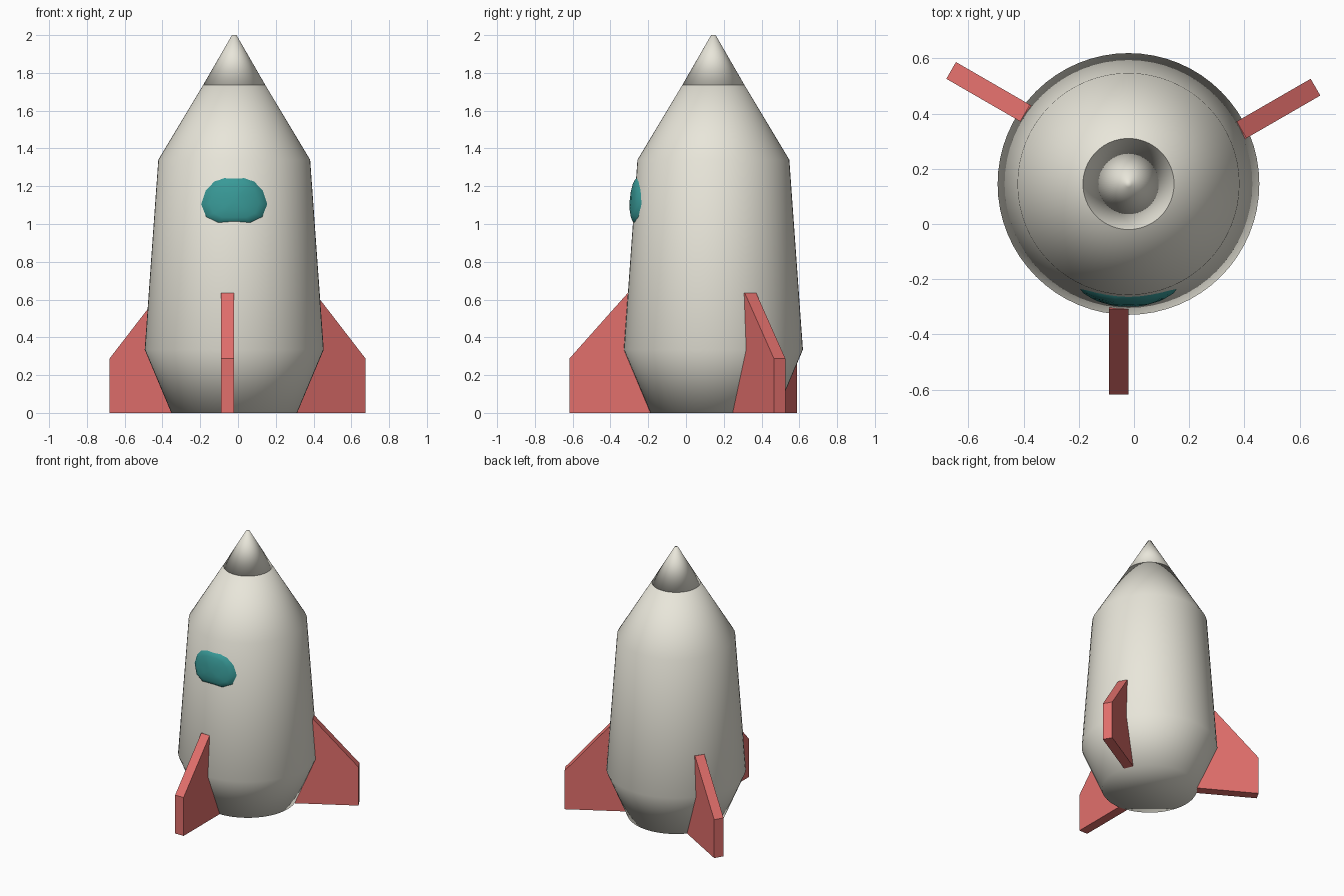
import bpy, bmesh
from math import sin, cos, pi, radians, sqrt
from mathutils import Vector, Matrix

if "Cube" in bpy.data.objects:
    bpy.data.objects.remove(bpy.data.objects["Cube"])

AX, AY = -0.02, 0.145          # rocket axis
BODY = [(0.333, 0.0), (0.474, 0.335), (0.402, 1.34), (0.165, 1.735)]
NOSE = [(0.165, 1.735), (0.012, 2.0)]


def material(name, rgb):
    m = bpy.data.materials.new(name)
    m.diffuse_color = (*rgb, 1)
    m.use_nodes = True
    m.node_tree.nodes["Principled BSDF"].inputs["Base Color"].default_value = m.diffuse_color
    return m


cream = material("cream", (0.81, 0.79, 0.70))
red = material("red", (0.76, 0.16, 0.15))
teal = material("teal", (0.04, 0.32, 0.31))


def finish(name, bm, mat, smooth):
    bmesh.ops.recalc_face_normals(bm, faces=bm.faces)
    for f in bm.faces:
        f.smooth = smooth
    me = bpy.data.meshes.new(name)
    bm.to_mesh(me)
    bm.free()
    me.materials.append(mat)
    ob = bpy.data.objects.new(name, me)
    bpy.context.collection.objects.link(ob)
    return ob


def lathe(name, profile, mat, n=64):
    """Capped surface of revolution around the rocket axis."""
    bm = bmesh.new()
    rings = [[bm.verts.new((AX + r * cos(2 * pi * i / n), AY + r * sin(2 * pi * i / n), z))
              for i in range(n)] for r, z in profile]
    for a, b in zip(rings, rings[1:]):
        for i in range(n):
            j = (i + 1) % n
            bm.faces.new((a[i], a[j], b[j], b[i]))
    bm.faces.new(rings[0])
    bm.faces.new(rings[-1])
    return finish(name, bm, mat, True)


def body_radius(z):
    (r0, z0), (r1, z1) = BODY[1], BODY[2]
    return r0 + (r1 - r0) * (z - z0) / (z1 - z0)


# Hull and nose cone
lathe("hull", BODY, cream)
lathe("nose_cone", NOSE, cream)

# Window: rounded outline laid on the hull, bulging at its middle
half = [(0.053, 1.243), (0.106, 1.225), (0.151, 1.177), (0.175, 1.105),
        (0.148, 1.037), (0.083, 1.007)]
outline = half + [(-x, z) for x, z in reversed(half)]
ZC = 1.12


def window_point(x, z, t):
    r = body_radius(z) + 0.026 * sqrt(max(0, 1 - t * t))
    return (AX + x, AY - sqrt(r * r - x * x), z)


bm = bmesh.new()
rings = []
for t in (1.0, 0.93, 0.75, 0.4):
    rings.append([bm.verts.new(window_point(x * t, ZC + (z - ZC) * t, t)) for x, z in outline])
centre = bm.verts.new(window_point(0, ZC, 0))
n = len(outline)
for i in range(n):
    j = (i + 1) % n
    for a, b in zip(rings, rings[1:]):
        bm.faces.new((a[i], a[j], b[j], b[i]))
    bm.faces.new((rings[-1][i], rings[-1][j], centre))
win = finish("window", bm, teal, True)
# the dome must face forward
if sum((f.normal.y * f.area for f in win.data.polygons)) > 0:
    win.data.flip_normals()

# Three fins, inner edge following the hull
FIN = [(0.325, 0.0), (0.762, 0.0), (0.762, 0.288), (0.453, 0.635), (0.44, 0.635), (0.462, 0.335)]
for label, angle in (("front", -90), ("right", 30), ("left", 150)):
    bm = bmesh.new()
    sides = [[bm.verts.new((r, t, z)) for r, z in FIN] for t in (-0.07, 0.0)]
    for s in sides:
        bm.faces.new(s)
    for i in range(len(FIN)):
        j = (i + 1) % len(FIN)
        bm.faces.new((sides[0][i], sides[0][j], sides[1][j], sides[1][i]))
    bm.transform(Matrix.Translation((AX, AY, 0)) @ Matrix.Rotation(radians(angle), 4, 'Z'))
    finish(label + "_fin", bm, red, False)
